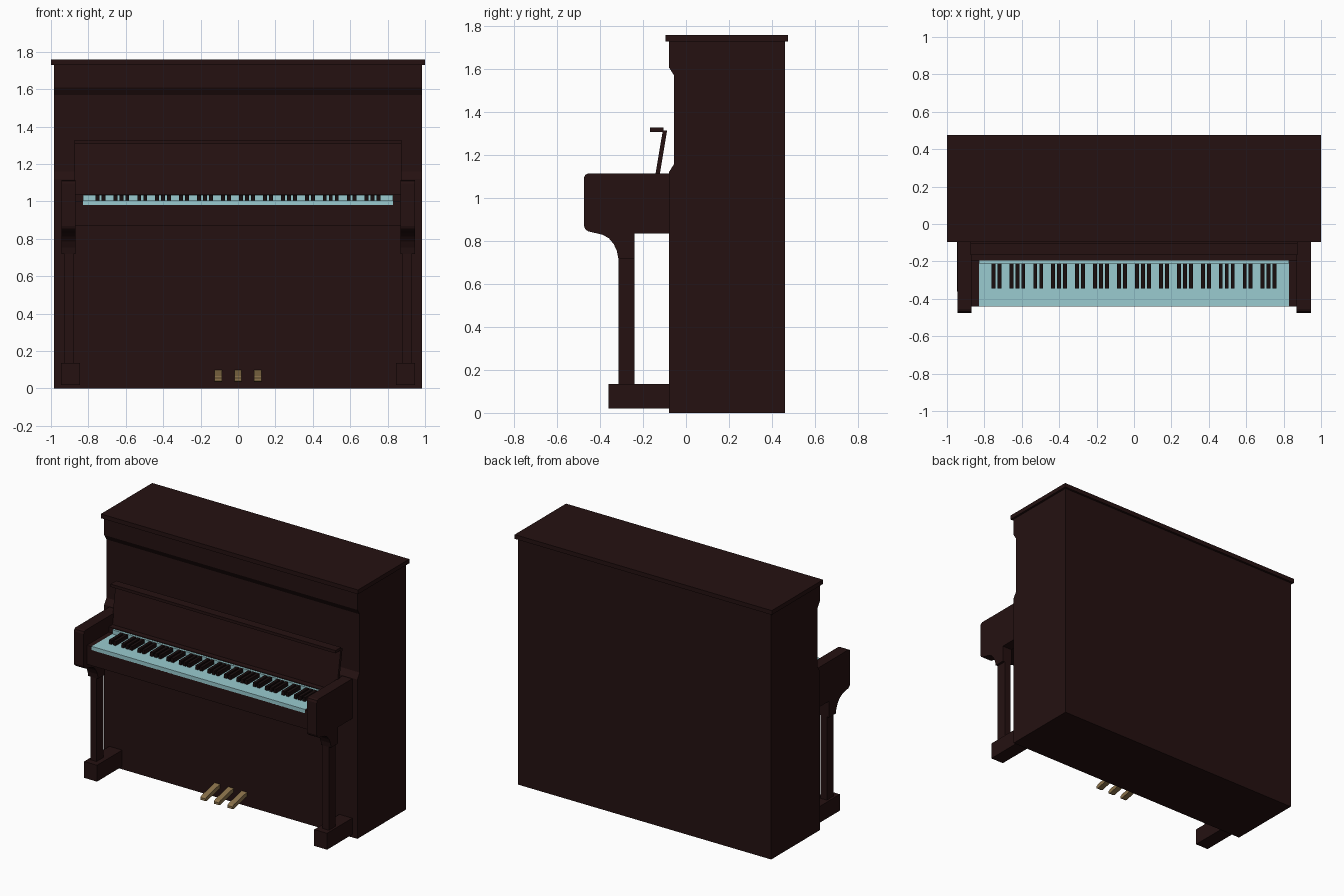
import bpy, bmesh

if "Cube" in bpy.data.objects:
    bpy.data.objects.remove(bpy.data.objects["Cube"])


def material(name, rgb):
    m = bpy.data.materials.new(name)
    m.diffuse_color = (*rgb, 1.0)
    m.use_nodes = True
    m.node_tree.nodes["Principled BSDF"].inputs["Base Color"].default_value = m.diffuse_color
    return m


WOOD = material("dark mahogany", (0.018, 0.0055, 0.0055))
IVORY = material("pale blue ivory", (0.32, 0.60, 0.63))
EBONY = material("ebony", (0.009, 0.004, 0.004))
BRASS = material("aged brass", (0.26, 0.17, 0.07))


def finish(bm, name, mat, mirror=False):
    bmesh.ops.recalc_face_normals(bm, faces=bm.faces)
    me = bpy.data.meshes.new(name)
    bm.to_mesh(me)
    bm.free()
    me.materials.append(mat)
    ob = bpy.data.objects.new(name, me)
    bpy.context.collection.objects.link(ob)
    if mirror:
        ob.modifiers.new("Mirror", 'MIRROR')
    return ob


def add_prism(bm, profile, x0, x1):
    """Extrude a (y, z) side profile from x0 to x1."""
    face = bm.faces.new([bm.verts.new((x0, y, z)) for y, z in profile])
    new = bmesh.ops.extrude_face_region(bm, geom=[face])["geom"]
    verts = [v for v in new if isinstance(v, bmesh.types.BMVert)]
    bmesh.ops.translate(bm, verts=verts, vec=(x1 - x0, 0, 0))


def prism(name, profile, x0, x1, mat, mirror=False):
    bm = bmesh.new()
    add_prism(bm, profile, x0, x1)
    return finish(bm, name, mat, mirror)


def rect(y0, y1, z0, z1):
    return [(y0, z0), (y1, z0), (y1, z1), (y0, z1)]


def box(name, x, y, z, mat, mirror=False):
    return prism(name, rect(*y, *z), *x, mat, mirror)


# Cabinet with the recessed upper front panel, and its lid
prism("cabinet", [(-0.08, 0), (-0.08, 1.12), (-0.055, 1.16), (-0.055, 1.57),
                  (-0.08, 1.61), (-0.08, 1.73), (0.46, 1.73), (0.46, 0)],
      -0.985, 0.985, WOOD)
box("lid", (-1, 1), (-0.095, 0.475), (1.73, 1.76), WOOD)

# Keyboard arms with the curved bracket running down to the legs
prism("arm", [(-0.07, 1.115), (-0.455, 1.115), (-0.469, 1.109), (-0.475, 1.095),
              (-0.475, 0.87), (-0.469, 0.855), (-0.455, 0.845), (-0.39, 0.83),
              (-0.36, 0.814), (-0.337, 0.787), (-0.322, 0.755), (-0.315, 0.72),
              (-0.24, 0.72), (-0.24, 0.835), (-0.07, 0.835)],
      0.868, 0.945, WOOD, True)
box("front_leg", (0.88, 0.928), (-0.315, -0.24), (0.12, 0.73), WOOD, True)
box("foot", (0.845, 0.945), (-0.36, -0.07), (0.02, 0.135), WOOD, True)

# Key bed, cheek blocks and the shelf behind the keys
box("key_bed", (-0.87, 0.87), (-0.44, -0.07), (0.87, 0.98), WOOD)
box("cheek_block", (0.83, 0.87), (-0.44, -0.07), (0.975, 1.003), WOOD, True)
box("key_shelf", (-0.87, 0.87), (-0.195, -0.07), (0.975, 1.04), WOOD)

# Open fallboard leaning back, with its folded front lip
prism("fallboard", [(-0.155, 1.035), (-0.135, 1.035), (-0.088, 1.315), (-0.108, 1.315)],
      -0.875, 0.875, WOOD)
box("fallboard_lip", (-0.875, 0.875), (-0.167, -0.105), (1.308, 1.328), WOOD)

# Keys
box("white_keys", (-0.83, 0.83), (-0.44, -0.19), (0.979, 1.006), IVORY)
box("key_back_strip", (-0.83, 0.83), (-0.211, -0.194), (1.0, 1.035), IVORY)
bm = bmesh.new()
for octave in range(7):
    for step in (0, 1, 3, 4, 5):
        x = (octave * 7 + step - 23.5) * 0.032
        add_prism(bm, rect(-0.345, -0.21, 1.0, 1.034), x - 0.0105, x + 0.0105)
finish(bm, "black_keys", EBONY)

# Sloping pedals
bm = bmesh.new()
for x in (-0.105, 0, 0.105):
    add_prism(bm, [(-0.07, 0.1), (-0.225, 0.066), (-0.24, 0.056), (-0.24, 0.04),
                   (-0.225, 0.036), (-0.07, 0.07)], x - 0.02, x + 0.02)
finish(bm, "pedals", BRASS)
